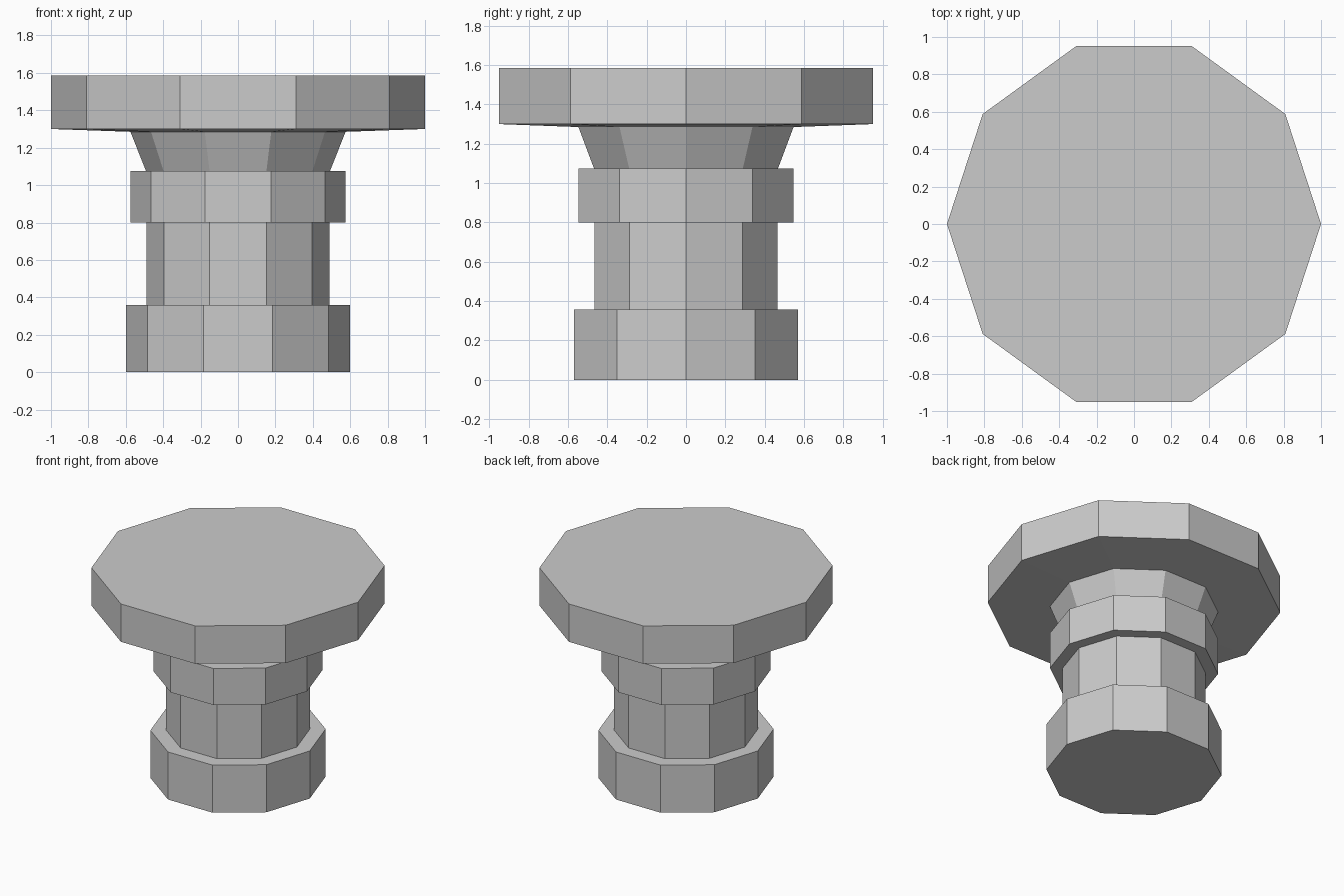
import bpy, bmesh
from math import cos, sin, tau

if "Cube" in bpy.data.objects:
    bpy.data.objects.remove(bpy.data.objects["Cube"])

SIDES = 10


def lathe(name, profile):
    """Spin a (radius, height) profile into a closed, flat-faced ten-sided solid."""
    bm = bmesh.new()
    rings = [[bm.verts.new((r * cos(tau * i / SIDES), r * sin(tau * i / SIDES), z))
              for i in range(SIDES)] for r, z in profile]
    for low, high in zip(rings, rings[1:]):
        for i in range(SIDES):
            j = (i + 1) % SIDES
            bm.faces.new((low[i], low[j], high[j], high[i]))
    bm.faces.new(rings[0][::-1])
    bm.faces.new(rings[-1])
    bmesh.ops.recalc_face_normals(bm, faces=bm.faces)
    mesh = bpy.data.meshes.new(name)
    bm.to_mesh(mesh)
    bm.free()
    obj = bpy.data.objects.new(name, mesh)
    bpy.context.collection.objects.link(obj)
    return obj


# One continuous turned body, so no hidden faces sit between the tiers
lathe("pedestal", [
    (0.598, 0.0), (0.598, 0.358),     # base
    (0.490, 0.358), (0.490, 0.80),    # column
    (0.575, 0.80), (0.575, 1.075),    # collar
    (0.492, 1.075), (0.575, 1.285),   # flared neck
    (1.0, 1.30), (1.0, 1.585),        # round top slab
])
